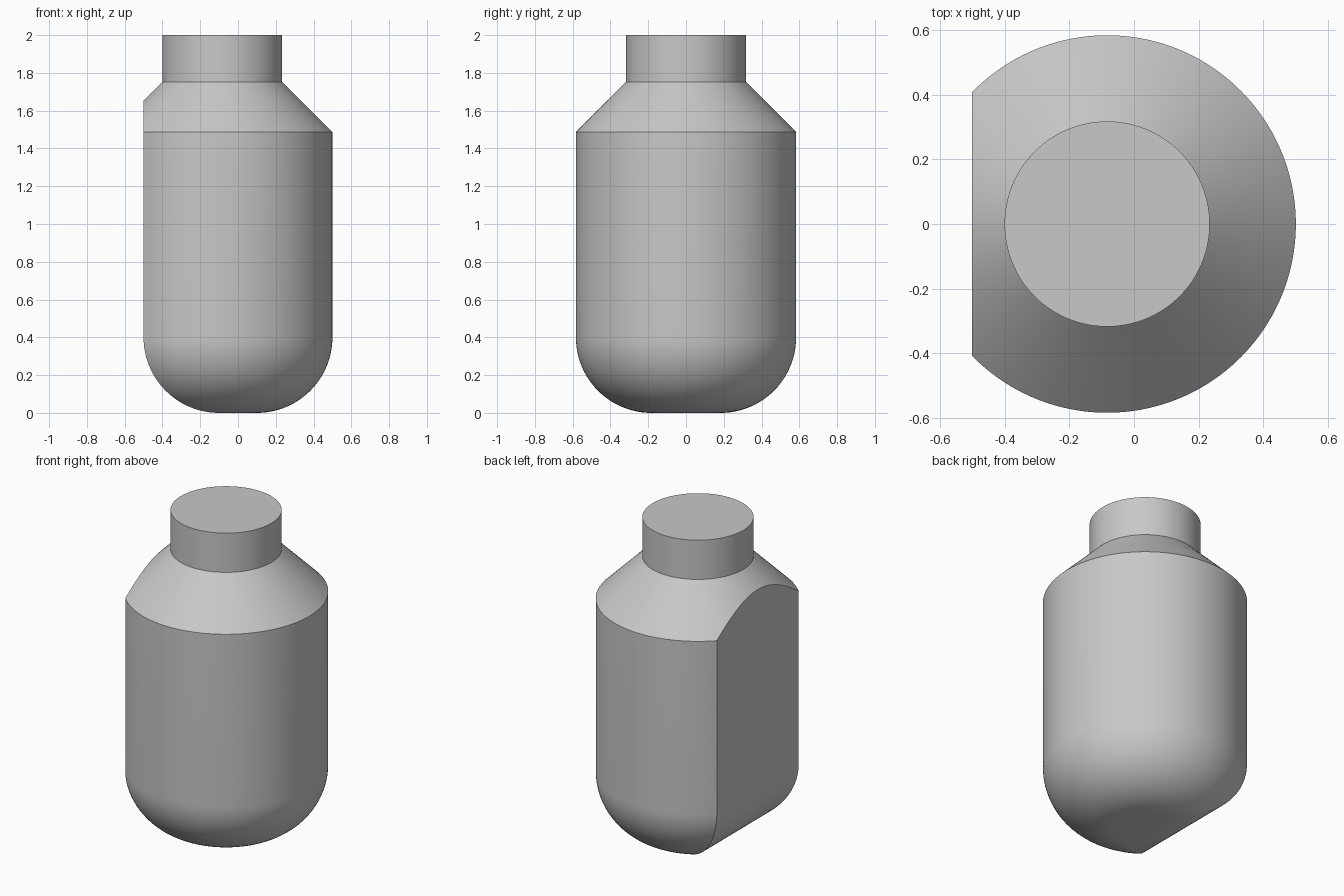
import bpy, bmesh, math

cube = bpy.data.objects.get("Cube")
if cube:
    bpy.data.objects.remove(cube, do_unlink=True)

AXIS_X = -0.083      # centre line of the round body
BODY_R = 0.583
NECK_R = 0.317
FLAT = 0.417         # distance from the centre line to the flat side
FILLET = 0.4
SHOULDER_Z = 1.487
SEGMENTS = 128

# Levels as (height, radius, flat distance): rounded base
levels = []
for i in range(25):
    t = math.pi / 2 * i / 24
    inset = FILLET * (1 - math.sin(t))
    levels.append((FILLET * (1 - math.cos(t)), BODY_R - inset, FLAT - inset))

# Conical shoulder, with the flat running out where the cone meets it
for i in range(17):
    r = FLAT + (BODY_R - FLAT) * (1 - i / 16) ** 2
    levels.append((SHOULDER_Z + BODY_R - r, r, FLAT))

# Neck
levels.append((SHOULDER_Z + BODY_R - NECK_R, NECK_R, FLAT))
levels.append((2.0, NECK_R, FLAT))


def d_ring(bm, z, radius, flat):
    """Circle with its -x side cut off at the flat."""
    half = math.pi - math.acos(min(1.0, flat / radius))
    ring = []
    for i in range(SEGMENTS + 1):
        a = -half + 2 * half * i / SEGMENTS
        ring.append(bm.verts.new((AXIS_X + radius * math.cos(a), radius * math.sin(a), z)))
    return ring


# Loft the levels into one closed bottle
bm = bmesh.new()
rings = [d_ring(bm, *level) for level in levels]
for low, high in zip(rings, rings[1:]):
    for i in range(len(low)):
        j = (i + 1) % len(low)
        bm.faces.new((low[i], low[j], high[j], high[i]))
bm.faces.new(rings[0][::-1])
bm.faces.new(rings[-1])
bmesh.ops.remove_doubles(bm, verts=bm.verts, dist=1e-5)
bmesh.ops.recalc_face_normals(bm, faces=bm.faces)
mesh = bpy.data.meshes.new("bottle")
bm.to_mesh(mesh)
bm.free()

bottle = bpy.data.objects.new("bottle", mesh)
bpy.context.collection.objects.link(bottle)

# Plain grey material
grey = bpy.data.materials.new("light grey")
grey.use_nodes = True
colour = (0.58, 0.58, 0.58, 1.0)
grey.diffuse_color = colour
grey.node_tree.nodes["Principled BSDF"].inputs["Base Color"].default_value = colour
mesh.materials.append(grey)

# Smooth shading with crisp edges
bpy.ops.object.select_all(action="DESELECT")
bottle.select_set(True)
bpy.context.view_layer.objects.active = bottle
bpy.ops.object.shade_smooth_by_angle(angle=math.radians(30))
